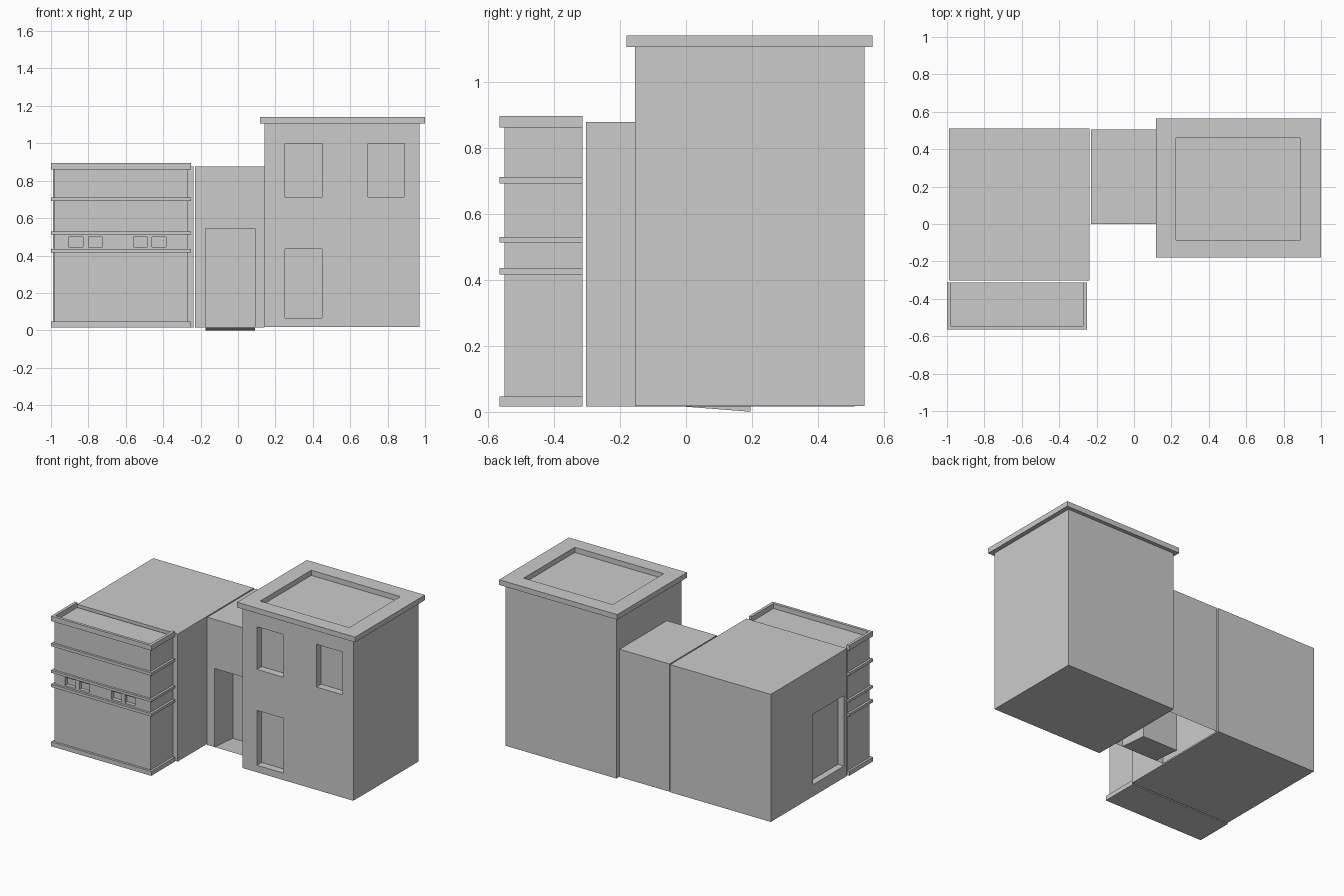
import bpy, bmesh

if "Cube" in bpy.data.objects:
    bpy.data.objects.remove(bpy.data.objects["Cube"])


def mesh_object(name, verts, faces):
    me = bpy.data.meshes.new(name)
    bm = bmesh.new()
    vs = [bm.verts.new(v) for v in verts]
    for f in faces:
        bm.faces.new([vs[i] for i in f])
    bmesh.ops.recalc_face_normals(bm, faces=bm.faces)
    bm.to_mesh(me)
    bm.free()
    ob = bpy.data.objects.new(name, me)
    bpy.context.collection.objects.link(ob)
    return ob


def box(name, x, y, z):
    verts = [(a, b, c) for c in z for a, b in
             ((x[0], y[0]), (x[1], y[0]), (x[1], y[1]), (x[0], y[1]))]
    sides = [(i, (i + 1) % 4, (i + 1) % 4 + 4, i + 4) for i in range(4)]
    return mesh_object(name, verts, [(3, 2, 1, 0), (4, 5, 6, 7)] + sides)


def cut(ob, x, y, z):
    cutter = box(ob.name + "_cutter", x, y, z)
    cutter.hide_render = True
    cutter.hide_viewport = False
    mod = ob.modifiers.new("recess", 'BOOLEAN')
    mod.object, mod.operation, mod.solver = cutter, 'DIFFERENCE', 'EXACT'
    bpy.context.view_layer.objects.active = ob
    bpy.ops.object.modifier_apply(modifier=mod.name)
    bpy.data.objects.remove(cutter)


# Tall tower with three recessed front windows
tower = box("tower", (0.142, 0.97), (-0.155, 0.54), (0.018, 1.105))
for x, z in (((0.25, 0.45), (0.712, 1.0)), ((0.695, 0.89), (0.712, 1.0)),
             ((0.25, 0.45), (0.065, 0.435))):
    cut(tower, x, (-0.3, -0.105), z)

# Overhanging parapet around the sunken tower roof
parapet = box("tower_parapet", (0.118, 1.0), (-0.18, 0.565), (1.105, 1.14))
cut(parapet, (0.225, 0.89), (-0.085, 0.46), (1.0, 1.3))

# Main left block with a tall recess on its outer side
block = box("left_block", (-0.99, -0.238), (-0.303, 0.51), (0.016, 0.877))
cut(block, (-1.2, -0.945), (-0.27, 0.06), (0.095, 0.57))

# Banded facade: stepped profile (outset, height) wrapped round three sides
x0, x1, y0, yb, out = -0.985, -0.267, -0.55, -0.313, 0.015
profile = []
for lo, hi in ((0.016, 0.046), (0.416, 0.435), (0.512, 0.529),
               (0.691, 0.711), (0.861, 0.895)):
    if lo > 0.1:
        profile.append((0, lo))
    profile += [(out, lo), (out, hi), (0, hi)]
profile.append((0, 0.861001))
verts, faces, n = [], [], len(profile)
for o, z in profile:
    verts += [(x0 - o, yb, z), (x0 - o, y0 - o, z),
              (x1 + o, y0 - o, z), (x1 + o, yb, z)]
for i in range(n - 1):
    faces += [(4*i + j, 4*i + j + 1, 4*i + j + 5, 4*i + j + 4) for j in range(3)]
faces += [(0, 1, 2, 3), tuple(range(4*n - 4, 4*n))]
# pull the rim's inner face slightly inward so the rim has its own thickness
for k in range(4*n - 8, 4*n):
    x, y, z = verts[k]
    verts[k] = (x + (0.004 if k % 4 < 2 else -0.004),
                y + (0.004 if k % 4 in (1, 2) else 0), z)
faces.append(tuple(4*i for i in range(n)) + tuple(4*i + 3 for i in reversed(range(n))))
facade = mesh_object("banded_facade", verts, faces)
for x in (-0.905, -0.80, -0.56, -0.46):
    cut(facade, (x, x + 0.075), (-0.7, -0.525), (0.446, 0.5))


# Connecting wing: open-bottomed shell with a deep doorway and sloping floor
def ring(x, y, zlo, zhi):
    return [(x[0], y, zlo), (x[1], y, zlo), (x[1], y, zhi), (x[0], y, zhi)]


wing, door = (-0.23, 0.142), (-0.175, 0.09)
verts = (ring(wing, 0.505, 0.015, 0.877) + ring(wing, 0, 0.015, 0.877)
         + ring(door, 0, 0.015, 0.545) + ring(door, 0.195, 0, 0.545))
faces = [(0, 1, 2, 3), (12, 13, 14, 15)]
for r in range(3):
    for j in range(0 if r == 2 else 1, 4):
        k = (j + 1) % 4
        faces.append((4*r + j, 4*r + k, 4*r + 4 + k, 4*r + 4 + j))
mesh_object("connecting_wing", verts, faces)
